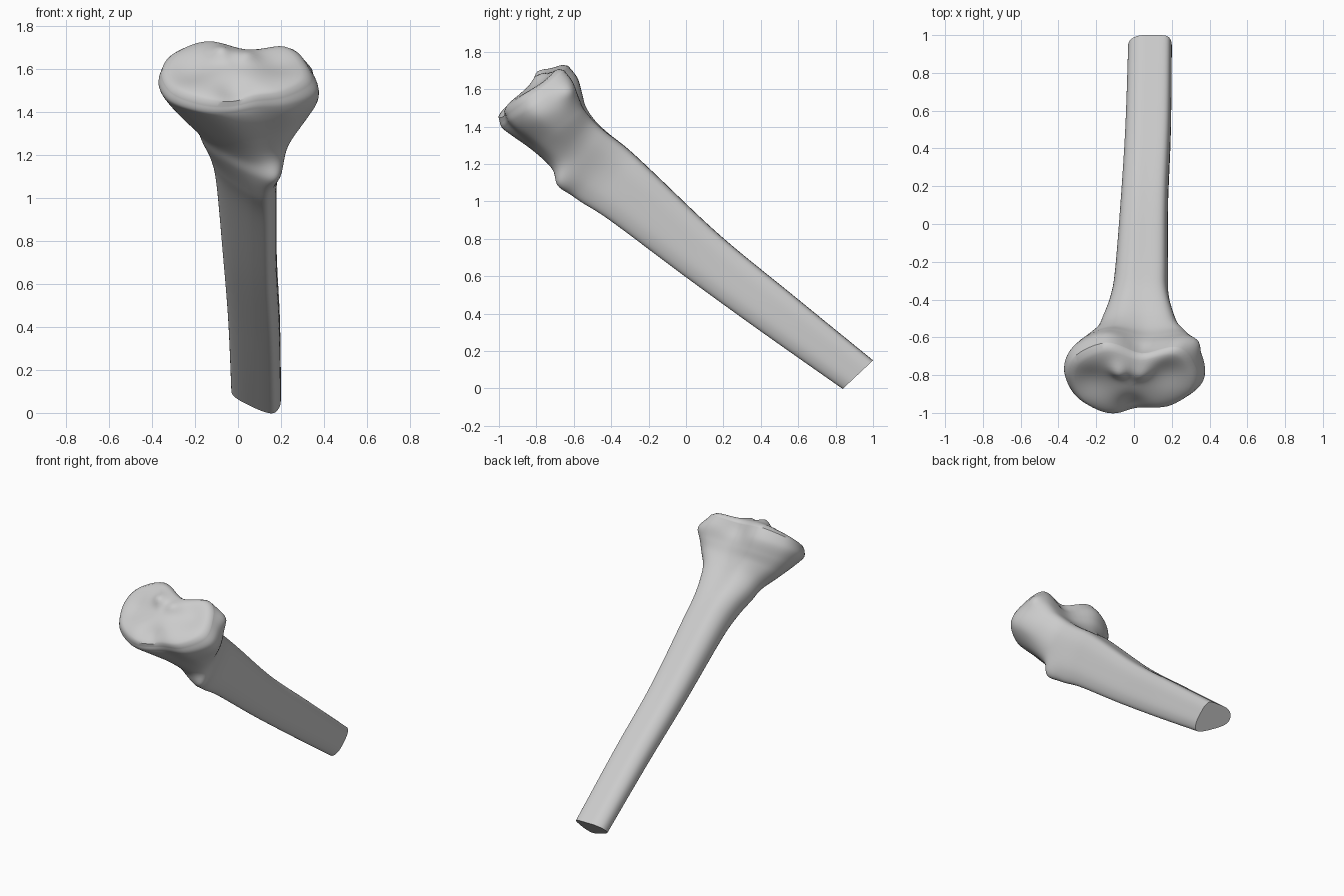
import bpy, bmesh, math
from mathutils import Vector

cube = bpy.data.objects.get("Cube")
if cube:
    bpy.data.objects.remove(cube, do_unlink=True)

bone = bpy.data.materials.new("bone grey")
bone.use_nodes = True
colour = (0.6, 0.6, 0.6, 1)
bone.diffuse_color = colour
bone.node_tree.nodes["Principled BSDF"].inputs["Base Color"].default_value = colour


def spline(rows, steps, closed):
    """Catmull-Rom curve through rows of any length."""
    rows = [Vector(r) for r in rows]
    n = len(rows)
    pick = (lambda i: rows[i % n]) if closed else (lambda i: rows[max(0, min(n - 1, i))])
    out = []
    for i in range(n if closed else n - 1):
        a, b, c, d = (pick(i + k) for k in (-1, 0, 1, 2))
        for s in range(steps):
            t = s / steps
            out.append(b + (c - a) * (t / 2) + (a * 2 - b * 5 + c * 4 - d) * (t * t / 2)
                       + (b * 3 - a - c * 3 + d) * (t ** 3 / 2))
    if not closed:
        out.append(rows[-1])
    return out


# Cross-sections: across and front-to-back, from -1 to 1
shaft_profile = spline([(-1, .25), (-.75, -.15), (-.2, -.6), (.35, -.95), (.72, -1), (.95, -.6),
                        (1, 0), (.97, .6), (.75, .95), (.1, 1), (-.5, .97), (-.9, .7)], 6, True)
head_profile = spline([(-1, .1), (-.88, -.5), (-.6, -.85), (-.25, -1), (.2, -.84), (.65, -.72),
                       (1, -.25), (.95, .35), (.7, .85), (.15, .74), (-.4, 1), (-.85, .65)], 6, True)

# Stations: front y, z, back y, z, least x, greatest x, blend from shaft to head
stations = spline([
    (.84, 0, 1, .15, -.03, .2, 0),
    (.4, .31, .57, .5, -.045, .195, 0),
    (0, .6, .18, .82, -.07, .18, 0),
    (-.4, .9, -.18, 1.16, -.1, .18, 0),
    (-.57, 1.01, -.31, 1.28, -.125, .185, 0),
    (-.66, 1.09, -.42, 1.37, -.165, .215, .1),
    (-.71, 1.17, -.49, 1.44, -.2, .25, .3),
    (-.82, 1.27, -.535, 1.51, -.28, .32, .6),
    (-.93, 1.35, -.555, 1.58, -.34, .365, .85),
    (-.985, 1.395, -.58, 1.66, -.37, .365, 1),
    (-1, 1.43, -.63, 1.725, -.355, .335, 1)], 8, False)

axis = Vector((0, -.76, .65))

# Soft bumps and hollows: centre, radius, push
bumps = [
    ((.18, -.66, 1.11), .07, Vector((.015, -.025, -.02))),    # front tuberosity
    ((-.23, -.84, 1.6), .12, axis * -.035),                   # broad dish
    ((.18, -.8, 1.64), .11, axis * -.03),                     # smaller dish
    ((-.08, -.76, 1.66), .05, axis * .04),                    # ridge between dishes
    ((.04, -.78, 1.65), .05, axis * .025),
    ((.33, -.64, 1.6), .06, Vector((.025, .02, 0))),          # side facet
    ((-.02, -.96, 1.5), .08, axis * -.03),                    # notch at the front rim
    ((.05, -.6, 1.68), .07, Vector((0, -.03, -.02))),         # notch at the back rim
]


def shaped(p):
    moved = p.copy()
    for centre, radius, push in bumps:
        moved += push * math.exp(-(p - Vector(centre)).length_squared / radius ** 2)
    return moved


def ring(row):
    fy, fz, by, bz, x0, x1, blend = row
    blend = max(0, min(1, blend))
    pts = []
    for a, b in zip(shaft_profile, head_profile):
        u, v = a.lerp(b, blend)
        pts.append(Vector(((x0 + x1) / 2 + u * (x1 - x0) / 2,
                           (fy + by) / 2 + v * (by - fy) / 2,
                           (fz + bz) / 2 + v * (bz - fz) / 2)))
    return pts


rings = [ring(r) for r in stations]

# Joint surface: the rim rounds over and closes toward the middle
rim = rings[-1]
middle = sum(rim, Vector()) / len(rim)
for k in range(1, 15):
    s = 1 - k / 15
    rise = .05 * math.sqrt(1 - s ** 4)
    rings.append([middle.lerp(p, s) + axis * rise for p in rim])

bm = bmesh.new()
loops = [[bm.verts.new(shaped(p)) for p in r] for r in rings]
count = len(rim)
for low, high in zip(loops, loops[1:]):
    for i in range(count):
        j = (i + 1) % count
        bm.faces.new((low[i], low[j], high[j], high[i]))
tip = bm.verts.new(shaped(middle + axis * .05))
for i in range(count):
    bm.faces.new((loops[-1][i], loops[-1][(i + 1) % count], tip))
bm.faces.new(loops[0])                                        # flat sawn end
bmesh.ops.recalc_face_normals(bm, faces=bm.faces[:])

mesh = bpy.data.meshes.new("shin_bone")
bm.to_mesh(mesh)
bm.free()
mesh.materials.append(bone)
shin_bone = bpy.data.objects.new("shin_bone", mesh)
bpy.context.collection.objects.link(shin_bone)
bpy.ops.object.select_all(action='DESELECT')
shin_bone.select_set(True)
bpy.context.view_layer.objects.active = shin_bone
bpy.ops.object.shade_smooth_by_angle(angle=math.radians(40))
